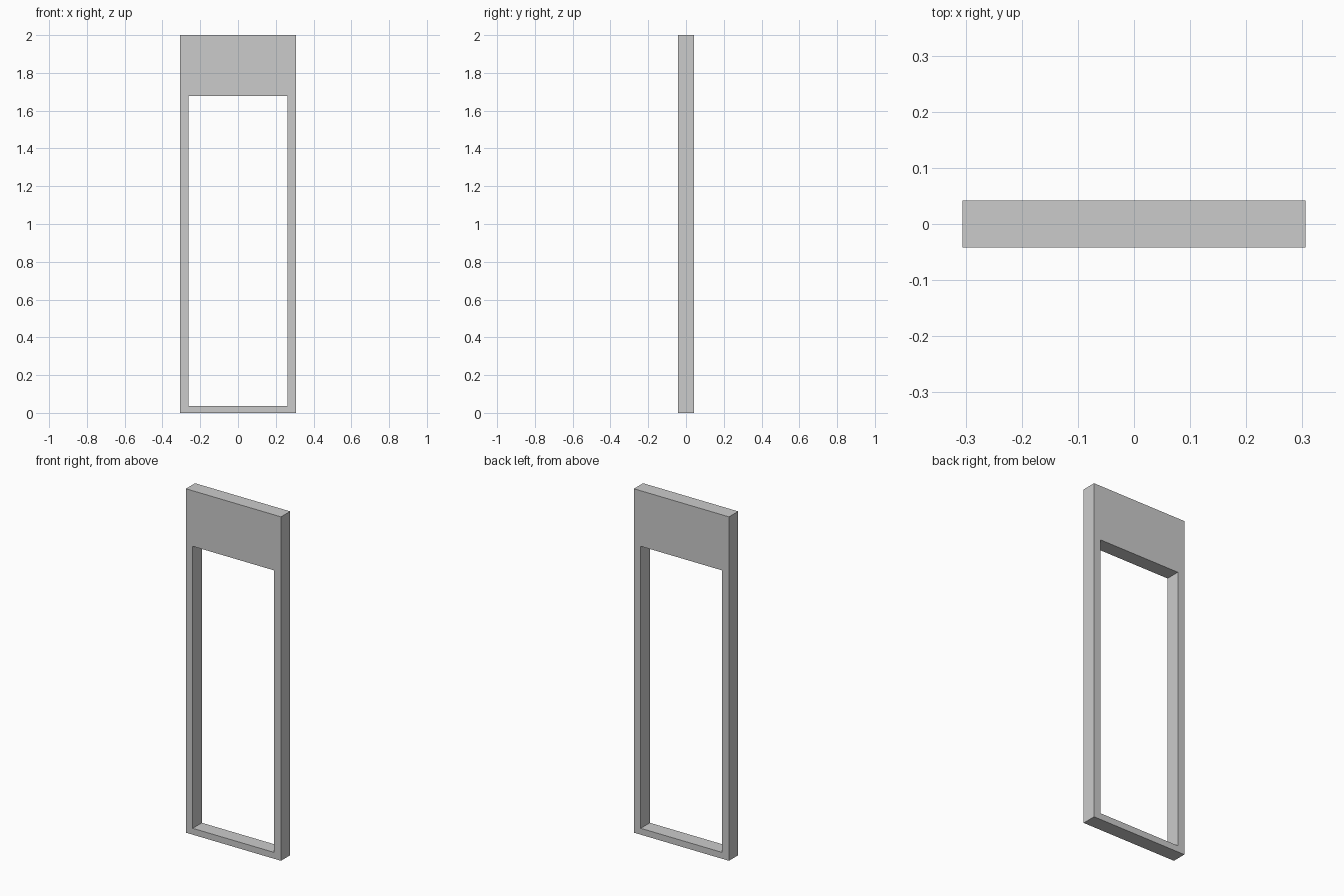
import bpy, bmesh

if "Cube" in bpy.data.objects:
    bpy.data.objects.remove(bpy.data.objects["Cube"])

HALF_W, HALF_D, HEIGHT = 0.306, 0.042, 2.0
OPEN_HALF_W, OPEN_BOTTOM, OPEN_TOP = 0.262, 0.037, 1.677


def rectangle(bm, half_w, z0, z1):
    corners = [(-half_w, z0), (half_w, z0), (half_w, z1), (-half_w, z1)]
    return [bm.verts.new((x, -HALF_D, z)) for x, z in corners]


bm = bmesh.new()

# Front face: outer outline and opening joined by four mitred faces
outer = rectangle(bm, HALF_W, 0, HEIGHT)
inner = rectangle(bm, OPEN_HALF_W, OPEN_BOTTOM, OPEN_TOP)
for i in range(4):
    j = (i + 1) % 4
    bm.faces.new((outer[i], outer[j], inner[j], inner[i]))

# Thickness: extrude the front face to the back
result = bmesh.ops.extrude_face_region(bm, geom=bm.faces[:], use_keep_orig=True)
back = [g for g in result["geom"] if isinstance(g, bmesh.types.BMVert)]
bmesh.ops.translate(bm, verts=back, vec=(0, 2 * HALF_D, 0))
bmesh.ops.recalc_face_normals(bm, faces=bm.faces[:])

mesh = bpy.data.meshes.new("panel_frame")
bm.to_mesh(mesh)
bm.free()
frame = bpy.data.objects.new("panel_frame", mesh)
bpy.context.collection.objects.link(frame)
